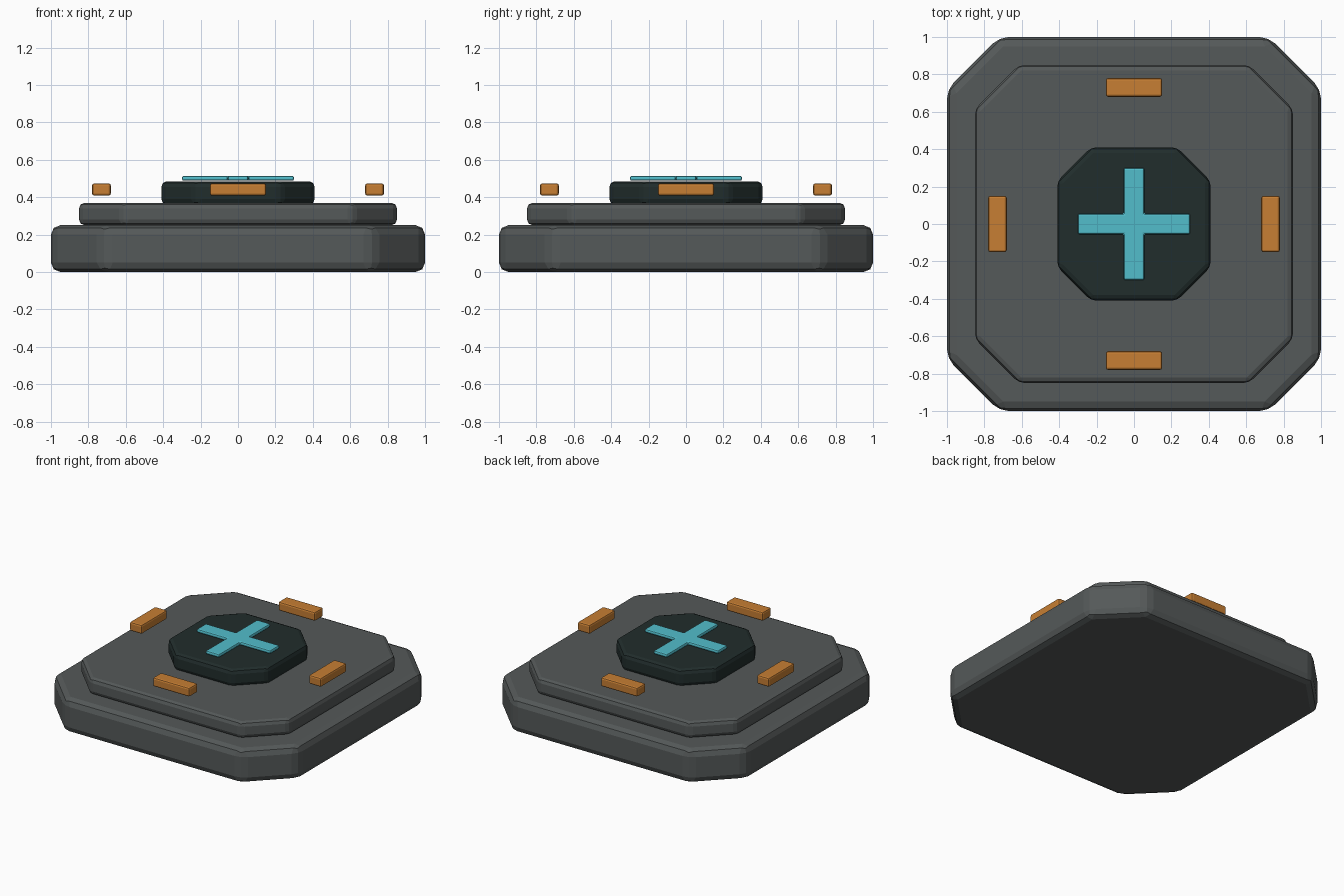
import bpy
import bmesh

if "Cube" in bpy.data.objects:
    bpy.data.objects.remove(bpy.data.objects["Cube"])


def material(name, rgb):
    m = bpy.data.materials.new(name)
    m.diffuse_color = (*rgb, 1)
    m.use_nodes = True
    m.node_tree.nodes["Principled BSDF"].inputs["Base Color"].default_value = m.diffuse_color
    return m


GREY = material("grey metal", (0.09, 0.10, 0.10))
DARK = material("dark pad", (0.015, 0.026, 0.025))
ORANGE = material("orange", (0.57, 0.21, 0.033))
CYAN = material("cyan", (0.085, 0.51, 0.60))


def prism(name, outline, z0, z1, bevel, mat, segments=2):
    """Extrude a counter-clockwise outline from z0 to z1 and round its edges."""
    bm = bmesh.new()
    face = bm.faces.new([bm.verts.new((x, y, z0)) for x, y in outline])
    top = bmesh.ops.extrude_face_region(bm, geom=[face])["geom"]
    for v in top:
        if isinstance(v, bmesh.types.BMVert):
            v.co.z = z1
    bmesh.ops.recalc_face_normals(bm, faces=bm.faces)
    me = bpy.data.meshes.new(name)
    bm.to_mesh(me)
    bm.free()
    me.materials.append(mat)
    ob = bpy.data.objects.new(name, me)
    bpy.context.collection.objects.link(ob)
    mod = ob.modifiers.new("Rounded edges", "BEVEL")
    mod.width = bevel
    mod.segments = segments
    return ob


def turned(quarter):
    """Repeat the points of one quarter around the centre."""
    pts = []
    for k in range(4):
        pts += quarter
        quarter = [(-y, x) for x, y in quarter]
    return pts


def octagon(half, cut):
    return turned([(half, half - cut), (half - cut, half)])


def rectangle(cx, cy, hx, hy):
    return [(cx - hx, cy - hy), (cx + hx, cy - hy),
            (cx + hx, cy + hy), (cx - hx, cy + hy)]


# Stepped platform with clipped corners
prism("base", octagon(1.0, 0.28), 0.0, 0.25, 0.05, GREY)
prism("upper_step", octagon(0.85, 0.235), 0.25, 0.37, 0.03, GREY)
prism("center_pad", octagon(0.41, 0.18), 0.36, 0.485, 0.03, DARK)

# Cross on the pad
arm, w = 0.30, 0.055
prism("cross", turned([(arm, -w), (arm, w), (w, w)]), 0.488, 0.514, 0.01, CYAN)

# Marker bars hovering along the four sides
for name, x, y in (("front", 0, -1), ("back", 0, 1), ("left", -1, 0), ("right", 1, 0)):
    hx, hy = (0.15, 0.05) if x == 0 else (0.05, 0.15)
    prism(name + "_marker", rectangle(0.73 * x, 0.73 * y, hx, hy),
          0.408, 0.474, 0.012, ORANGE)
